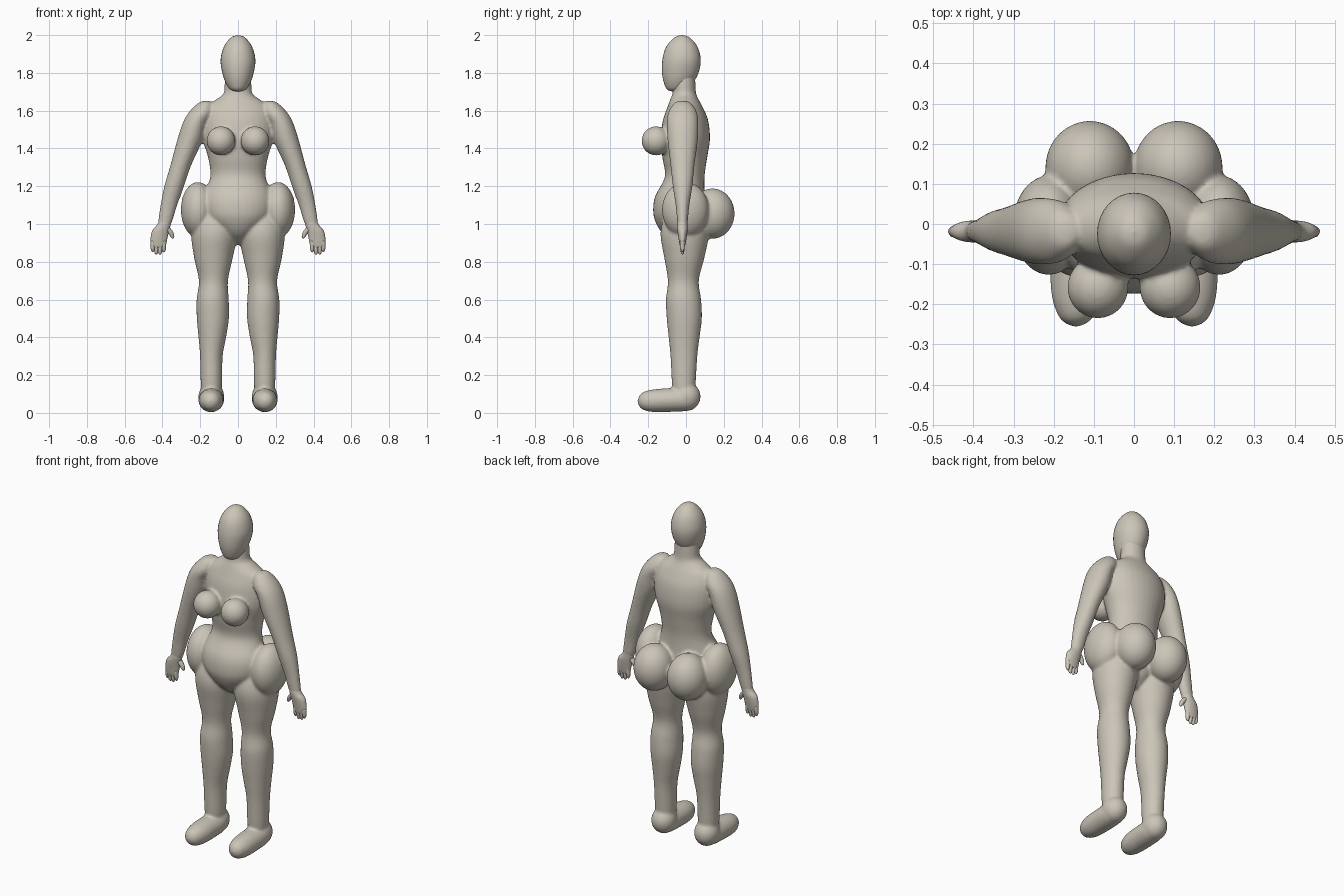
import bpy, bmesh, math
from mathutils import Matrix, Vector

skin = bpy.data.materials.new("warm grey clay")
skin.diffuse_color = (0.60, 0.56, 0.48, 1)


def spline(rows, steps):
    """Catmull-Rom interpolation through rows of numbers."""
    out = []
    for i in range(len(rows) - 1):
        p = [rows[max(0, min(len(rows) - 1, i + k))] for k in (-1, 0, 1, 2)]
        for s in range(steps):
            t = s / steps
            out.append([0.5 * (2*b + (c - a)*t + (2*a - 5*b + 4*c - d)*t*t
                               + (3*b - a - 3*c + d)*t**3) for a, b, c, d in zip(*p)])
    out.append(list(rows[-1]))
    return out


def loft(bm, rows, side=1, axis='z', seg=32, steps=5):
    """Rows: position along axis, x, half width, low and high limit of the other axis."""
    rings = []
    for pos, x, rx, lo, hi in spline(rows, steps):
        c, r, rx = (lo + hi) / 2, max((hi - lo) / 2, 0.001), max(rx, 0.001)
        ring = []
        for k in range(seg):
            a = 2 * math.pi * k / seg
            u, v = side * x + rx * math.cos(a), c + r * math.sin(a)
            ring.append(bm.verts.new((u, v, pos) if axis == 'z' else (u, pos, v)))
        rings.append(ring)
    faces = [bm.faces.new(rings[0]), bm.faces.new(rings[-1])]
    for a, b in zip(rings, rings[1:]):
        for k in range(seg):
            n = (k + 1) % seg
            faces.append(bm.faces.new((a[k], a[n], b[n], b[k])))
    bmesh.ops.recalc_face_normals(bm, faces=faces)


def ball(bm, centre, radii, side=1):
    m = Matrix.Translation((side * centre[0], centre[1], centre[2])) @ Matrix.Diagonal((*radii, 1))
    bmesh.ops.create_uvsphere(bm, u_segments=40, v_segments=24, radius=1, matrix=m)


def finish(bm, name):
    me = bpy.data.meshes.new(name)
    bm.to_mesh(me)
    bm.free()
    me.materials.append(skin)
    for p in me.polygons:
        p.use_smooth = True
    ob = bpy.data.objects.new(name, me)
    bpy.context.collection.objects.link(ob)
    return ob


# head
bm = bmesh.new()
loft(bm, [(2.0, 0, 0, -.022, -.020), (1.988, 0, .036, -.060, .018), (1.94, 0, .074, -.104, .060),
          (1.87, 0, .092, -.125, .078), (1.80, 0, .083, -.127, .066), (1.745, 0, .064, -.116, .035),
          (1.71, 0, .038, -.098, -.005), (1.70, 0, 0, -.06, -.058)])
finish(bm, "head")

# body: overlapping masses fused into one soft skin
bm = bmesh.new()
# torso and neck
loft(bm, [(.89, 0, .02, -.05, .03), (.95, 0, .095, -.125, .09), (1.02, 0, .165, -.165, .11),
          (1.08, 0, .188, -.174, .11), (1.15, 0, .182, -.162, .10), (1.25, 0, .147, -.112, .098),
          (1.35, 0, .158, -.125, .112), (1.45, 0, .187, -.135, .127), (1.55, 0, .190, -.122, .117),
          (1.62, 0, .168, -.098, .088), (1.66, 0, .115, -.083, .066), (1.69, 0, .077, -.072, .054),
          (1.74, 0, .071, -.068, .050), (1.82, 0, .068, -.065, .047)])
for s in (-1, 1):
    ball(bm, (.090, -.158, 1.44), (.076, .077, .077), s)    # breast
    ball(bm, (.212, -.003, 1.075), (.09, .124, .147), s)    # hip
    ball(bm, (.110, .140, 1.055), (.111, .117, .133), s)    # buttock
    # leg
    loft(bm, [(1.12, .12, .05, -.06, .06), (1.05, .128, .10, -.11, .11), (.95, .126, .122, -.135, .122),
              (.82, .130, .102, -.115, .097), (.70, .130, .077, -.096, .068), (.60, .134, .085, -.106, .080),
              (.50, .133, .085, -.102, .084), (.40, .136, .073, -.092, .072), (.30, .141, .060, -.082, .060),
              (.15, .141, .056, -.074, .051), (.08, .141, .050, -.06, .045)], s)
    # heel and foot
    ball(bm, (.141, .002, .086), (.068, .075, .076), s)
    loft(bm, [(.04, .141, .03, .03, .10), (0, .141, .063, .010, .130), (-.10, .142, .067, .005, .130),
              (-.18, .143, .062, .005, .123), (-.23, .144, .044, .018, .108), (-.25, .145, .022, .040, .085),
              (-.257, .145, 0, .062, .064)], s, 'y')
    # arm
    loft(bm, [(1.653, .165, 0, -.019, -.017), (1.642, .172, .036, -.060, .024), (1.59, .195, .066, -.094, .058),
              (1.53, .228, .066, -.101, .065), (1.44, .256, .067, -.097, .062), (1.31, .303, .055, -.082, .045),
              (1.20, .338, .052, -.070, .034), (1.10, .366, .044, -.055, .018), (1.02, .384, .038, -.047, .010),
              (.98, .395, .032, -.042, .005)], s)
body = finish(bm, "body")
remesh = body.modifiers.new("fuse", 'REMESH')
remesh.mode = 'VOXEL'
remesh.voxel_size = 0.008
remesh.use_smooth_shade = True
smooth = body.modifiers.new("soften", 'SMOOTH')
smooth.factor, smooth.iterations = 0.5, 5

# hands: palm, four fingers and thumb
for s, label in ((-1, "right"), (1, "left")):
    bm = bmesh.new()
    loft(bm, [(1.03, .383, .030, -.044, .008), (.995, .393, .036, -.046, .008), (.965, .409, .045, -.045, .008),
              (.92, .419, .044, -.039, .002), (.885, .422, .040, -.033, -.005), (.875, .422, .03, -.028, -.01)],
         s, seg=24)
    for x, tip in ((.393, .850), (.413, .838), (.433, .839), (.451, .852)):
        loft(bm, [(.91, x, .011, -.033, -.005), (.875, x, .0115, -.031, -.007), (tip + .010, x, .009, -.027, -.011),
                  (tip + .002, x, .005, -.022, -.015), (tip, x, 0, -.019, -.018)], s, seg=12, steps=3)
    loft(bm, [(.99, .383, .014, -.036, -.002), (.965, .365, .017, -.035, -.003), (.945, .352, .013, -.032, -.006),
              (.928, .346, .008, -.027, -.011), (.922, .345, 0, -.019, -.018)], s, seg=12, steps=3)
    finish(bm, label + "_hand")
